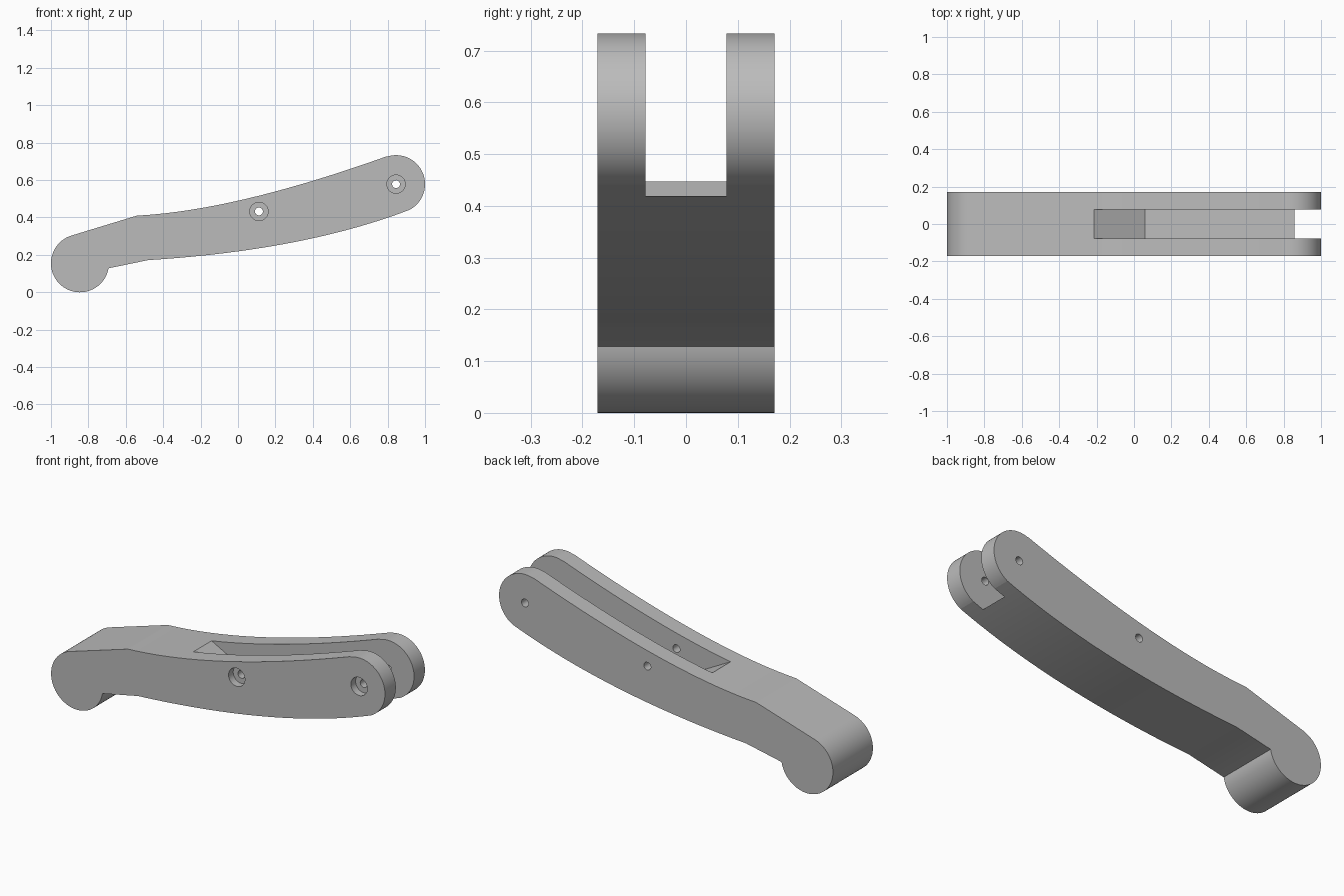
import bpy, bmesh
from math import cos, sin, radians
from mathutils import Vector

cube = bpy.data.objects.get("Cube")
if cube:
    bpy.data.objects.remove(cube)

GREY = (0.5, 0.5, 0.5, 1)
metal = bpy.data.materials.new("plain grey")
metal.use_nodes = True
metal.diffuse_color = GREY
metal.node_tree.nodes["Principled BSDF"].inputs["Base Color"].default_value = GREY


def arc(centre, radius, start, end, steps):
    """Points on a circle in the x-z plane, angles in degrees."""
    angles = [radians(start + (end - start) * i / steps) for i in range(steps + 1)]
    return [(centre[0] + radius * cos(a), centre[1] + radius * sin(a)) for a in angles]


def bend(a, b, c, steps=32):
    """Quadratic curve from a to c, pulled towards b."""
    a, b, c = Vector(a), Vector(b), Vector(c)
    ts = [i / steps for i in range(steps + 1)]
    return [tuple(a * (1 - t) ** 2 + b * 2 * t * (1 - t) + c * t * t) for t in ts]


def prism(name, outline, y0, y1):
    """Extrude an x-z outline from y0 to y1."""
    bm = bmesh.new()
    face = bm.faces.new([bm.verts.new((x, y0, z)) for x, z in outline])
    ext = bmesh.ops.extrude_face_region(bm, geom=[face])
    moved = [v for v in ext["geom"] if isinstance(v, bmesh.types.BMVert)]
    bmesh.ops.translate(bm, verts=moved, vec=(0, y1 - y0, 0))
    bmesh.ops.recalc_face_normals(bm, faces=bm.faces)
    mesh = bpy.data.meshes.new(name)
    bm.to_mesh(mesh)
    bm.free()
    mesh.materials.append(metal)
    obj = bpy.data.objects.new(name, mesh)
    bpy.context.collection.objects.link(obj)
    return obj


def cut(target, cutter):
    """Subtract the cutter from the target, then remove it."""
    mod = target.modifiers.new(cutter.name, "BOOLEAN")
    mod.operation, mod.solver, mod.object = "DIFFERENCE", "EXACT", cutter
    bpy.context.view_layer.objects.active = target
    bpy.ops.object.modifier_apply(modifier=mod.name)
    bpy.data.objects.remove(cutter)


HALF = 0.171
HEEL, TIP, ROUND = (-0.845, 0.155), (0.845, 0.578), 0.155

# Lever body: round heel, bent upper edge, round tip, bent lower edge
outline = arc(HEEL, ROUND, -10, -253, 60)
outline += bend((-0.54, 0.41), (-0.02, 0.436), (0.79, 0.725))
outline += arc(TIP, ROUND, 108, -62, 44)
outline += bend((0.875, 0.425), (0.32, 0.222), (-0.48, 0.172))
lever = prism("lever_body", outline, -HALF, HALF)

# Slot with a sloping inner end, open at the tip
slot = [(-0.36, 0.526), (0.06, 0.302), (0.865, 0.42), (1.2, 0.469), (1.2, 0.9), (-0.36, 0.9)]
cut(lever, prism("slot_cutter", slot, -0.078, 0.078))

# Pin holes, counterbored on the front side
for pin in ((0.112, 0.432), TIP):
    cut(lever, prism("hole_cutter", arc(pin, 0.021, 0, 352.5, 47), -0.3, 0.3))
    cut(lever, prism("counterbore_cutter", arc(pin, 0.049, 0, 352.5, 47), -0.3, -HALF + 0.04))

# Smooth the curves but keep the corners crisp
bpy.ops.object.select_all(action="DESELECT")
lever.select_set(True)
bpy.context.view_layer.objects.active = lever
bpy.ops.object.shade_smooth_by_angle(angle=radians(9))
